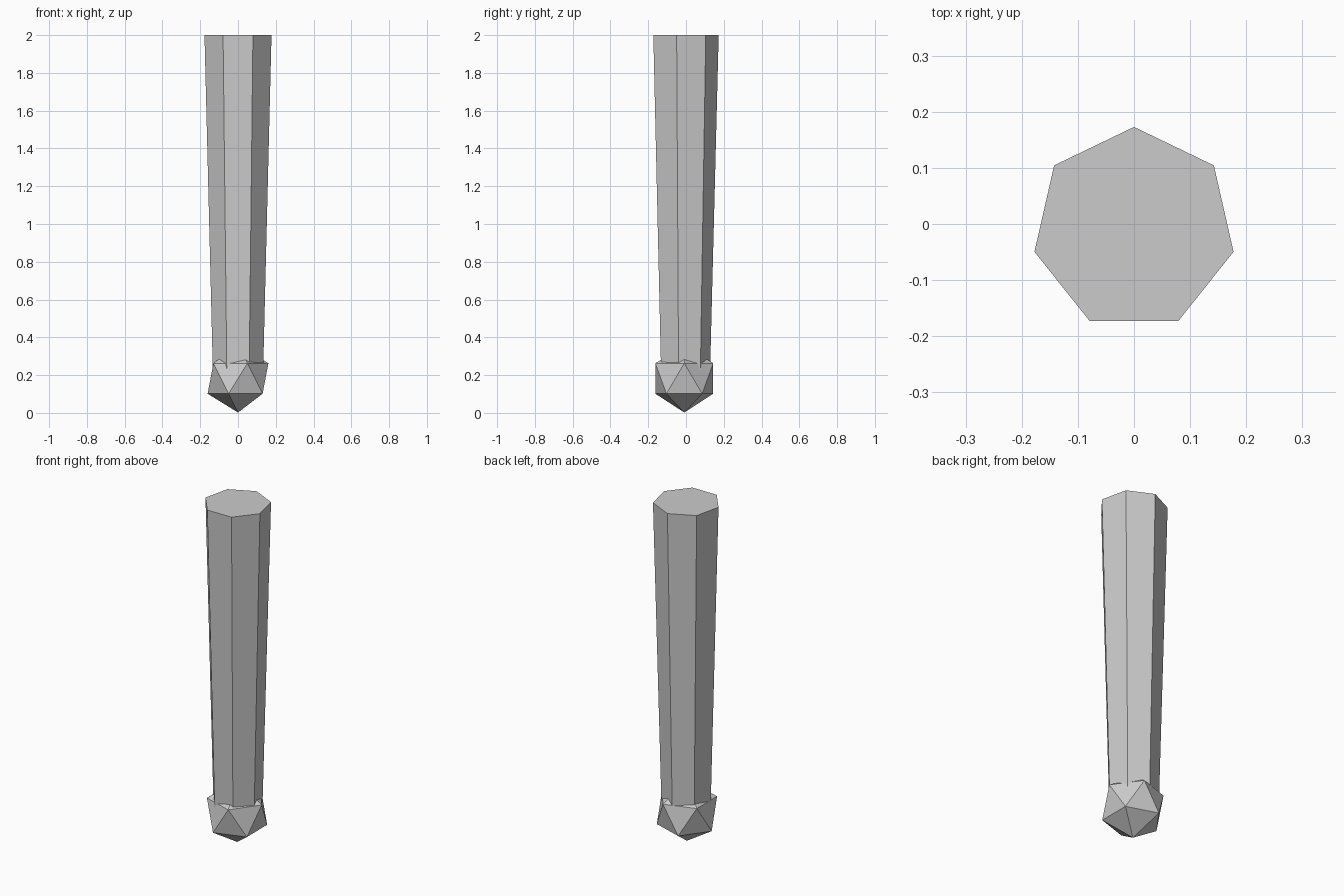
import bpy

if "Cube" in bpy.data.objects:
    bpy.data.objects.remove(bpy.data.objects["Cube"])

CY = -0.009            # shared axis, offset so the heptagon is centred in y
BALL_R, BALL_Z = 0.18, 0.182
SHAFT_BOTTOM, SHAFT_TOP = 0.18, 2.0

# Tapered seven-sided shaft, first corner pointing to the back
bpy.ops.mesh.primitive_cone_add(
    vertices=7, radius1=0.1355, radius2=0.182,
    depth=SHAFT_TOP - SHAFT_BOTTOM, end_fill_type='NGON',
    location=(0, CY, (SHAFT_TOP + SHAFT_BOTTOM) / 2))
bpy.context.object.name = "tapered_shaft"

# Faceted ball at the lower end
bpy.ops.mesh.primitive_ico_sphere_add(
    subdivisions=1, radius=BALL_R, location=(0, CY, BALL_Z))
bpy.context.object.name = "end_ball"
